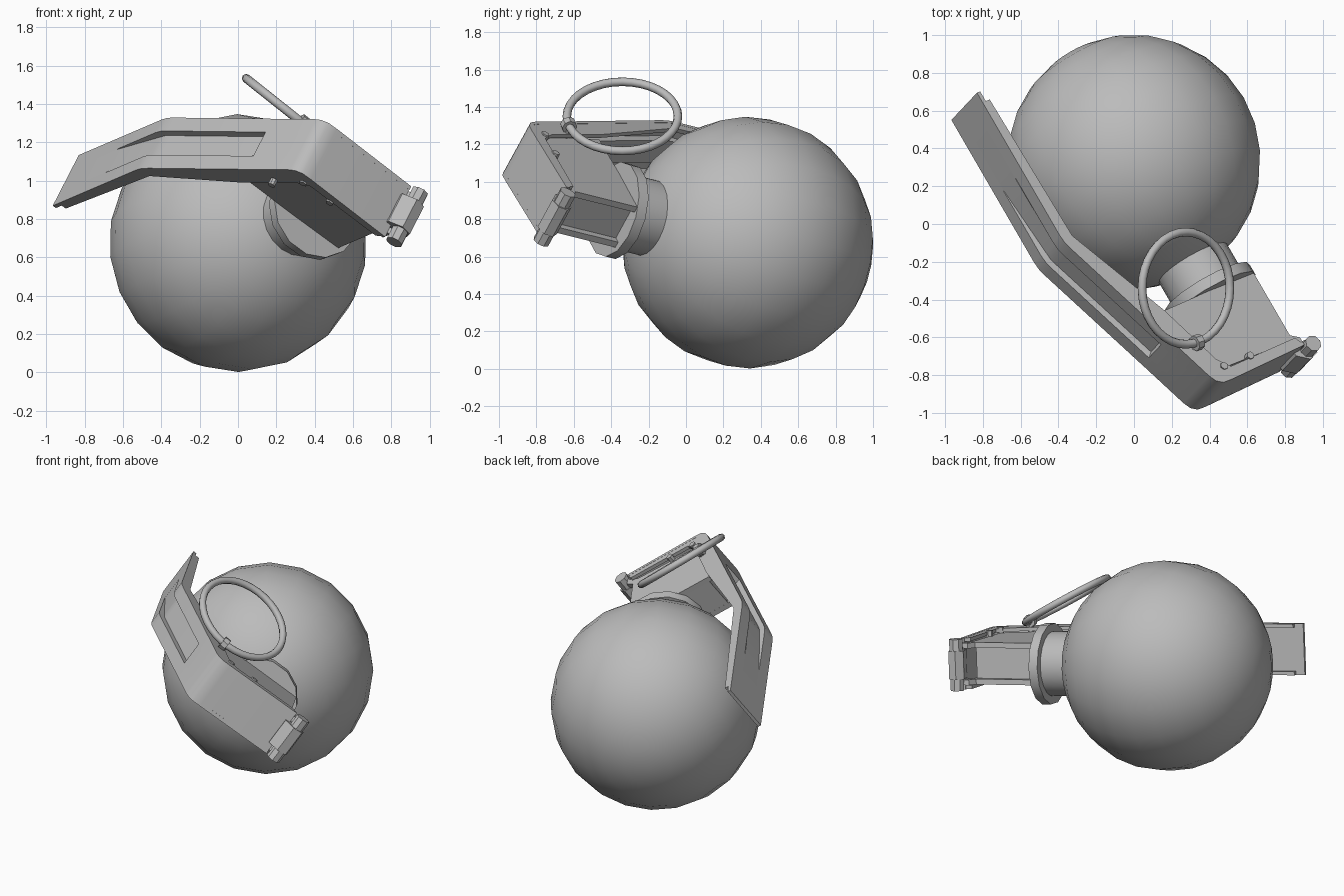
import bpy, bmesh, math
from mathutils import Matrix, Vector

if "Cube" in bpy.data.objects:
    bpy.data.objects.remove(bpy.data.objects["Cube"])

# Tilted frame: local x = neck axis, y = lever width, z = towards the lever
A = Vector((0.49, -0.845, 0.21)).normalized()
W = Vector((0.41, 0.44, 0.80))
W = (W - A * W.dot(A)).normalized()
U = A.cross(W)
FRAME = Matrix((A, W, U)).transposed().to_4x4()
FRAME.translation = (0, 0.33, 0.675)

steel = bpy.data.materials.new("grey_steel")
steel.diffuse_color = (0.5, 0.5, 0.5, 1)
steel.use_nodes = True
steel.node_tree.nodes["Principled BSDF"].inputs["Base Color"].default_value = steel.diffuse_color


def finish(name, bm, matrix=FRAME, angle=30):
    bmesh.ops.recalc_face_normals(bm, faces=bm.faces)
    me = bpy.data.meshes.new(name)
    bm.to_mesh(me)
    bm.free()
    me.materials.append(steel)
    ob = bpy.data.objects.new(name, me)
    ob.matrix_world = matrix
    bpy.context.collection.objects.link(ob)
    bpy.ops.object.select_all(action='DESELECT')
    bpy.context.view_layer.objects.active = ob
    ob.select_set(True)
    bpy.ops.object.shade_smooth_by_angle(angle=math.radians(angle))
    return ob


def prism(name, outline, y0, y1):
    """Extrude an (axis, height) outline across the lever width."""
    bm = bmesh.new()
    face = bm.faces.new([bm.verts.new((a, y0, u)) for a, u in outline])
    new = bmesh.ops.extrude_face_region(bm, geom=[face])["geom"]
    verts = [v for v in new if isinstance(v, bmesh.types.BMVert)]
    bmesh.ops.translate(bm, verts=verts, vec=(0, y1 - y0, 0))
    return finish(name, bm)


def rod(name, p0, p1, r, sides, angle=30):
    """Cylinder between two local points."""
    p0, p1 = Vector(p0), Vector(p1)
    m = (p1 - p0).to_track_quat('Z', 'Y').to_matrix().to_4x4()
    m.translation = (p0 + p1) / 2
    bm = bmesh.new()
    bmesh.ops.create_cone(bm, cap_ends=True, segments=sides, radius1=r, radius2=r,
                          depth=(p1 - p0).length, matrix=m)
    return finish(name, bm, angle=angle)


# Round body, poles along the neck axis
bm = bmesh.new()
bmesh.ops.create_uvsphere(bm, u_segments=20, v_segments=14, radius=0.673,
                          matrix=Matrix.Rotation(math.pi / 2, 4, 'Y'))
finish("round_body", bm, angle=40)

# Neck and collar
rod("neck", (0.55, 0, 0), (0.82, 0, 0), 0.207, 20)
rod("neck_collar", (0.79, 0, 0), (0.85, 0, 0), 0.26, 14)

# Fuse housing: core between two wider cheek plates
MID = 0.02
prism("housing_core", [(0.84, -0.16), (0.86, 0.42), (1.22, 0.31), (1.25, -0.16)],
      MID - 0.11, MID + 0.11)
for s in (-1, 1):
    prism("housing_cheek", [(0.84, -0.2), (0.86, 0.44), (1.23, 0.32), (1.27, 0.25),
                            (1.27, -0.16), (1.33, -0.25), (1.27, -0.25), (1.24, -0.2)],
          MID + s * 0.10, MID + s * 0.135)

# Lever sheet: lofted along a bent path with a pressed groove
HW, T = 0.165, 0.022
path = [(-0.62, 0.785, 0), (-0.13, 0.785, 0), (0.27, 0.785, 0.035), (0.32, 0.78, 0.035),
        (0.37, 0.763, 0.035), (1.0, 0.517, 0.035), (1.012, 0.512, 0), (1.29, 0.405, 0),
        (1.33, 0.382, 0), (1.352, 0.345, 0), (1.353, 0.29, 0), (1.325, -0.23, 0)]
bm = bmesh.new()
rings = []
for i, (a, u, g) in enumerate(path):
    p, q = path[max(i - 1, 0)], path[min(i + 1, len(path) - 1)]
    t = Vector((q[0] - p[0], q[1] - p[1])).normalized()
    n = Vector((-t.y, t.x))
    top = [(-HW, 0), (-0.078, 0), (-0.074, -g), (0.074, -g), (0.078, 0), (HW, 0)]
    section = top + [(w, d - T) for w, d in reversed(top)]
    rings.append([bm.verts.new((a + n.x * d, MID + w, u + n.y * d)) for w, d in section])
for r0, r1 in zip(rings, rings[1:]):
    for k in range(12):
        j = (k + 1) % 12
        bm.faces.new((r0[k], r0[j], r1[j], r1[k]))
for r in (rings[0], rings[-1]):
    for k in range(5):
        bm.faces.new((r[k], r[k + 1], r[10 - k], r[11 - k]))
finish("lever_sheet", bm)

# Folded side walls of the lever
outer = [(a, u - 0.002) for a, u, g in path if a > -0.6]
inner = [(1.27, -0.2), (1.285, 0.25), (1.22, 0.31), (0.87, 0.44), (0.30, 0.715),
         (-0.56, 0.735), (-0.56, 0.783)]
for s in (-1, 1):
    prism("lever_side_wall", outer + inner, MID + s * (HW - 0.024), MID + s * (HW - 0.001))

# Hinge pin with the curled lever hook and retaining stubs
rod("hinge_pin", (1.335, MID - 0.165, -0.285), (1.335, MID + 0.165, -0.285), 0.046, 8)
prism("hinge_hook", [(1.30, -0.20), (1.345, -0.20), (1.39, -0.27), (1.37, -0.33),
                     (1.32, -0.34), (1.28, -0.30)], MID - 0.09, MID + 0.09)
for a, u in ((1.27, 0.29), (1.27, 0.11)):
    rod("retaining_stub", (a, MID - 0.172, u), (a, MID + 0.172, u), 0.022, 6)

# Safety pin running across the housing, held by the pull ring
rod("safety_pin", (1.10, -0.18, 0.38), (1.10, 0.23, 0.38), 0.02, 8)

# Pull ring
bm = bmesh.new()
N, M, R, r = 36, 8, 0.297, 0.023
loops = []
for i in range(N):
    c, s = math.cos(math.tau * i / N), math.sin(math.tau * i / N)
    loops.append([bm.verts.new(((R + r * math.cos(math.tau * k / M)) * c,
                                (R + r * math.cos(math.tau * k / M)) * s,
                                r * math.sin(math.tau * k / M))) for k in range(M)])
for i in range(N):
    for k in range(M):
        l0, l1, j = loops[i], loops[(i + 1) % N], (k + 1) % M
        bm.faces.new((l0[k], l1[k], l1[j], l0[j]))
ring_matrix = Matrix.Translation((0.275, -0.34, 1.35)) @ Matrix.Rotation(math.atan2(0.62, 0.78), 4, 'Y')
finish("pull_ring", bm, ring_matrix, 60)

# Small eyelet wrapping the ring where the safety pin meets it
ang = math.radians(-75)
spot = ring_matrix @ Vector((R * math.cos(ang), R * math.sin(ang), 0))
tangent = ring_matrix.to_3x3() @ Vector((-math.sin(ang), math.cos(ang), 0))
inv = FRAME.inverted()
rod("ring_eyelet", inv @ (spot - tangent * 0.02), inv @ (spot + tangent * 0.02), 0.042, 8)
